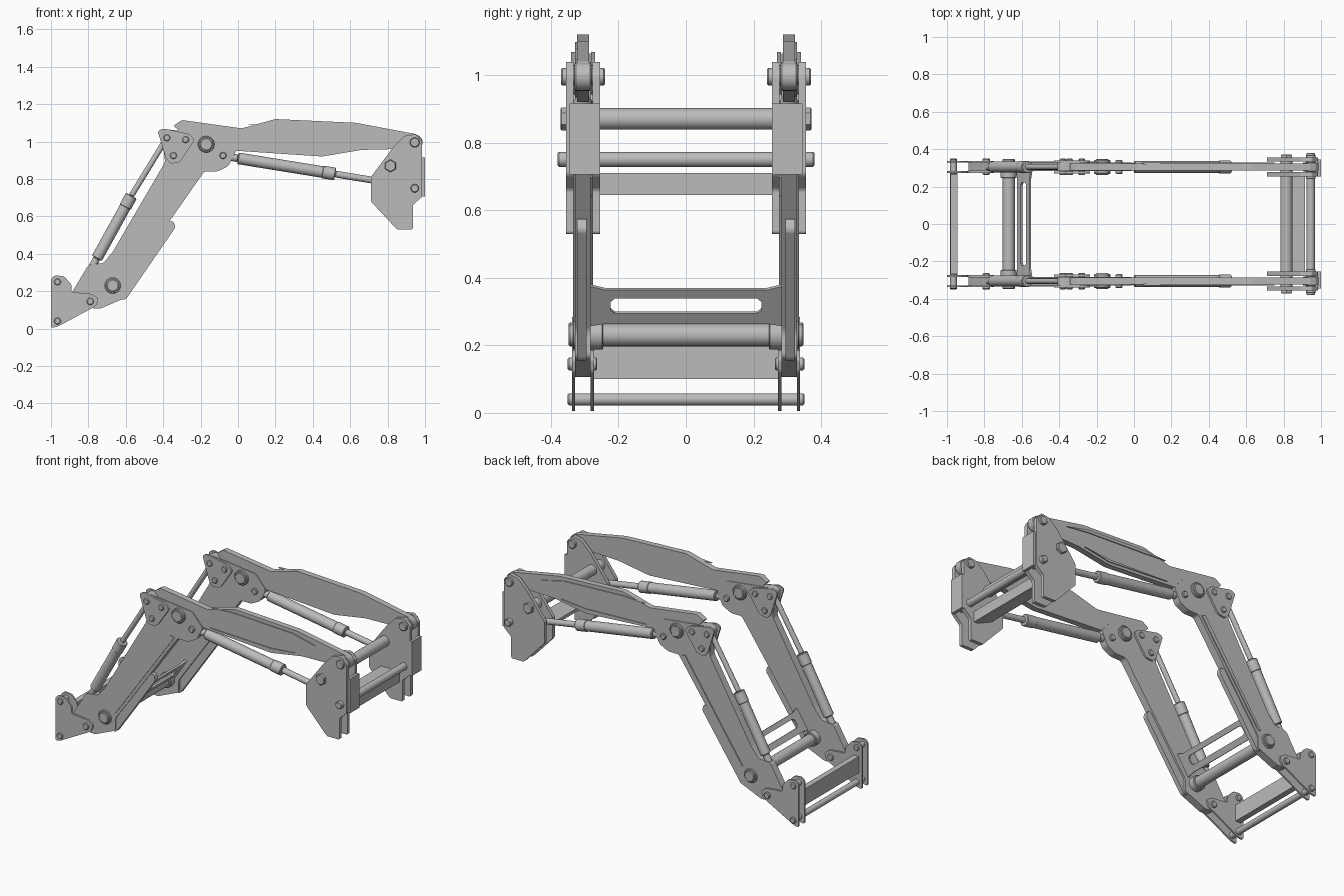
import bpy, bmesh
from mathutils import Vector

cube = bpy.data.objects.get("Cube")
if cube:
    bpy.data.objects.remove(cube, do_unlink=True)

steel = bpy.data.materials.new("steel grey")
steel.use_nodes = True
GREY = (0.5, 0.5, 0.5, 1)
steel.diffuse_color = GREY
steel.node_tree.nodes["Principled BSDF"].inputs["Base Color"].default_value = GREY

MID = 0.305  # distance of each arm from the centre plane


def finish(name, bm, mirror, smooth=False):
    bmesh.ops.recalc_face_normals(bm, faces=bm.faces)
    mesh = bpy.data.meshes.new(name)
    bm.to_mesh(mesh)
    bm.free()
    mesh.materials.append(steel)
    ob = bpy.data.objects.new(name, mesh)
    bpy.context.collection.objects.link(ob)
    if smooth:
        bpy.ops.object.select_all(action="DESELECT")
        ob.select_set(True)
        bpy.context.view_layer.objects.active = ob
        bpy.ops.object.shade_smooth_by_angle(angle=0.7)
    if mirror:
        mod = ob.modifiers.new("Mirror", "MIRROR")
        mod.use_axis = (False, True, False)
    return ob


def extrude(bm, points, offset):
    """Solid from a flat loop of 3D points pushed along an offset; returns its side edges."""
    face = bm.faces.new([bm.verts.new(p) for p in points])
    geom = bmesh.ops.extrude_face_region(bm, geom=[face])["geom"]
    top = [v for v in geom if isinstance(v, bmesh.types.BMVert)]
    bmesh.ops.translate(bm, verts=top, vec=offset)
    if face not in bm.faces:
        bm.faces.new(face.verts)
    direction = Vector(offset).normalized()
    return [e for e in bm.edges
            if abs((e.verts[0].co - e.verts[1].co).normalized().dot(direction)) > 0.99]


def plate(name, outline, y0, y1, rounding=0.0, mirror=True):
    """Plate with an outline in x and z, between two y positions."""
    bm = bmesh.new()
    sides = extrude(bm, [(x, y0, z) for x, z in outline], (0, y1 - y0, 0))
    if rounding:
        bmesh.ops.bevel(bm, geom=sides, offset=rounding, segments=3, profile=0.5, affect="EDGES")
    return finish(name, bm, mirror)


def rod(name, start, end, radius, mirror=True, sides=24, chamfer=0.004):
    start, end = Vector(start), Vector(end)
    axis = end - start
    bm = bmesh.new()
    bmesh.ops.create_cone(bm, cap_ends=True, segments=sides, radius1=radius,
                          radius2=radius, depth=axis.length)
    rims = [e for e in bm.edges if abs(e.verts[0].co.z - e.verts[1].co.z) < 1e-5]
    bmesh.ops.bevel(bm, geom=rims, offset=chamfer, segments=1, affect="EDGES")
    bmesh.ops.rotate(bm, verts=bm.verts, matrix=Vector((0, 0, 1)).rotation_difference(axis).to_matrix())
    bmesh.ops.translate(bm, verts=bm.verts, vec=(start + end) / 2)
    return finish(name, bm, mirror, smooth=sides > 8)


def pin(name, spot, radius, y0, y1, **options):
    x, z = spot
    return rod(name, (x, y0, z), (x, y1, z), radius, **options)


def plate_pair(name, outline, inner, outer, rounding):
    """Two plates that straddle an arm."""
    plate(name + "_inner", outline, *inner, rounding)
    plate(name + "_outer", outline, *outer, rounding)


def ram(name, base, gland, tip, barrel_radius, rod_radius):
    """Hydraulic ram: barrel, gland collar, piston rod and eyes at both ends."""
    spots = [Vector((x, MID, z)) for x, z in (base, gland, tip)]
    along = (spots[1] - spots[0]).normalized()
    rod(name + "_barrel", spots[0], spots[1], barrel_radius)
    rod(name + "_gland", spots[1] - along * 0.07, spots[1], barrel_radius + 0.003)
    rod(name + "_rod", spots[1], spots[2], rod_radius)
    rod(name + "_neck", spots[0] - along * 0.05, spots[0], barrel_radius * 0.65)
    pin(name + "_rod_eye", tip, rod_radius * 1.7, 0.288, 0.322)


# Upper and lower arms
plate("lower_arm", [(-0.89, 0.19), (-0.80, 0.34), (-0.72, 0.35), (-0.67, 0.41), (-0.39, 0.89),
                    (-0.41, 1.05), (-0.38, 1.065), (-0.08, 1.03), (-0.01, 0.95), (-0.05, 0.87),
                    (-0.11, 0.84), (-0.18, 0.84), (-0.60, 0.24), (-0.60, 0.165), (-0.74, 0.105),
                    (-0.79, 0.11)], 0.283, 0.328, 0.012)
plate("boom", [(-0.345, 1.085), (-0.30, 1.115), (0.02, 1.07), (0.20, 1.12), (0.63, 1.10),
               (0.95, 1.04), (0.99, 1.0), (0.97, 0.96), (0.85, 0.96), (0.66, 0.955),
               (0.45, 0.92), (0.0, 0.95), (-0.2, 0.95)], 0.287, 0.323, 0.008)
plate("arm_guide", [(-0.655, 0.155), (-0.60, 0.155), (-0.335, 0.54), (-0.345, 0.575),
                    (-0.39, 0.57)], 0.295, 0.322, 0.01)

# Raised ribs on the outer faces
plate("lower_arm_rib", [(-0.615, 0.275), (-0.60, 0.27), (-0.20, 0.84), (-0.225, 0.85)], 0.32, 0.334)
plate("boom_rib", [(0.05, 1.09), (0.20, 1.098), (0.60, 1.08), (0.75, 1.045),
                   (0.60, 1.062), (0.20, 1.08)], 0.315, 0.329)
plate("boom_lower_rib", [(0.04, 0.965), (0.45, 0.935), (0.62, 0.965), (0.45, 0.95)], 0.315, 0.329)

# Mounting bracket at the foot
plate_pair("foot_bracket", [(-1, 0.003), (-0.965, 0.01), (-0.76, 0.12), (-0.745, 0.16),
                            (-0.78, 0.185), (-0.89, 0.195), (-0.89, 0.235), (-0.93, 0.28),
                            (-0.98, 0.285), (-1, 0.265)], (0.273, 0.283), (0.328, 0.338), 0.01)
plate("foot_cross_plate", [(-0.98, 0.10), (-0.945, 0.10), (-0.945, 0.20), (-0.98, 0.20)],
      -0.28, 0.28, mirror=False)
pin("foot_cross_bar", (-0.965, 0.04), 0.018, -0.35, 0.35, mirror=False)
pin("foot_top_pin", (-0.965, 0.25), 0.018, 0.265, 0.347)
pin("foot_arm_pin", (-0.79, 0.145), 0.019, 0.263, 0.35)

# Cross tube between the lower arms
pin("cross_tube", (-0.67, 0.23), 0.033, -0.29, 0.29, mirror=False)
pin("cross_tube_collar", (-0.67, 0.23), 0.043, 0.245, 0.335)
pin("cross_tube_cap", (-0.67, 0.23), 0.033, 0.33, 0.347)

# Slotted brace, tilted along the lower arms
foot, up = Vector((-0.625, 0, 0.27)), Vector((0.065, 0, 0.10))
half_brace = [(0, 0), (0.24, 0), (0.29, -0.08), (0.29, 1.12), (0.24, 1), (0, 1), (0, 0.75),
              (0.21, 0.75), (0.223, 0.65), (0.223, 0.4), (0.21, 0.3), (0, 0.3)]
bm = bmesh.new()
extrude(bm, [foot + up * t + Vector((0, y, 0)) for y, t in half_brace], (0.010, 0, -0.0065))
finish("slotted_brace", bm, True)

# Knee joint: three-bolt plates, pivot and ram pin
plate_pair("knee_plate", [(-0.43, 1.055), (-0.40, 1.07), (-0.26, 1.04), (-0.23, 1.01),
                          (-0.31, 0.89), (-0.36, 0.88), (-0.385, 0.91)],
           (0.270, 0.281), (0.329, 0.340), 0.012)
for i, spot in enumerate([(-0.38, 1.02), (-0.28, 1.01), (-0.345, 0.925)]):
    pin(f"knee_bolt_{i + 1}", spot, 0.018, 0.261, 0.349)
pin("knee_pivot", (-0.17, 0.985), 0.044, 0.268, 0.342)
pin("knee_pivot_cap", (-0.17, 0.985), 0.034, 0.262, 0.348)
pin("tilt_ram_pin", (-0.08, 0.925), 0.018, 0.268, 0.342)

# Hydraulic rams
ram("lift_ram", (-0.755, 0.375), (-0.57, 0.71), (-0.38, 1.02), 0.030, 0.015)
ram("tilt_ram", (0.0, 0.91), (0.52, 0.826), (0.80, 0.78), 0.031, 0.018)

# Tool carrier at the boom end
plate_pair("carrier_plate", [(0.71, 0.81), (0.71, 0.68), (0.85, 0.53), (0.935, 0.53),
                             (0.935, 0.66), (0.985, 0.705), (0.985, 1.0), (0.95, 1.04),
                             (0.89, 1.03), (0.83, 0.97)], (0.255, 0.277), (0.333, 0.355), 0.008)
plate("carrier_face", [(0.982, 0.705), (1.0, 0.705), (1.0, 0.915), (0.982, 0.915)], 0.255, 0.345)
plate("carrier_beam", [(0.915, 0.645), (0.915, 0.71), (0.79, 0.71), (0.79, 0.69), (0.89, 0.645)],
      -0.26, 0.26, mirror=False)
pin("carrier_tube", (0.815, 0.87), 0.032, -0.34, 0.34, mirror=False)
pin("carrier_tube_nut", (0.815, 0.87), 0.034, 0.35, 0.372, sides=6)
pin("carrier_lower_bar", (0.945, 0.75), 0.022, -0.38, 0.38, mirror=False)
pin("boom_end_pin", (0.945, 0.995), 0.026, 0.24, 0.37)
pin("boom_end_boss", (0.945, 0.995), 0.042, 0.28, 0.33)
